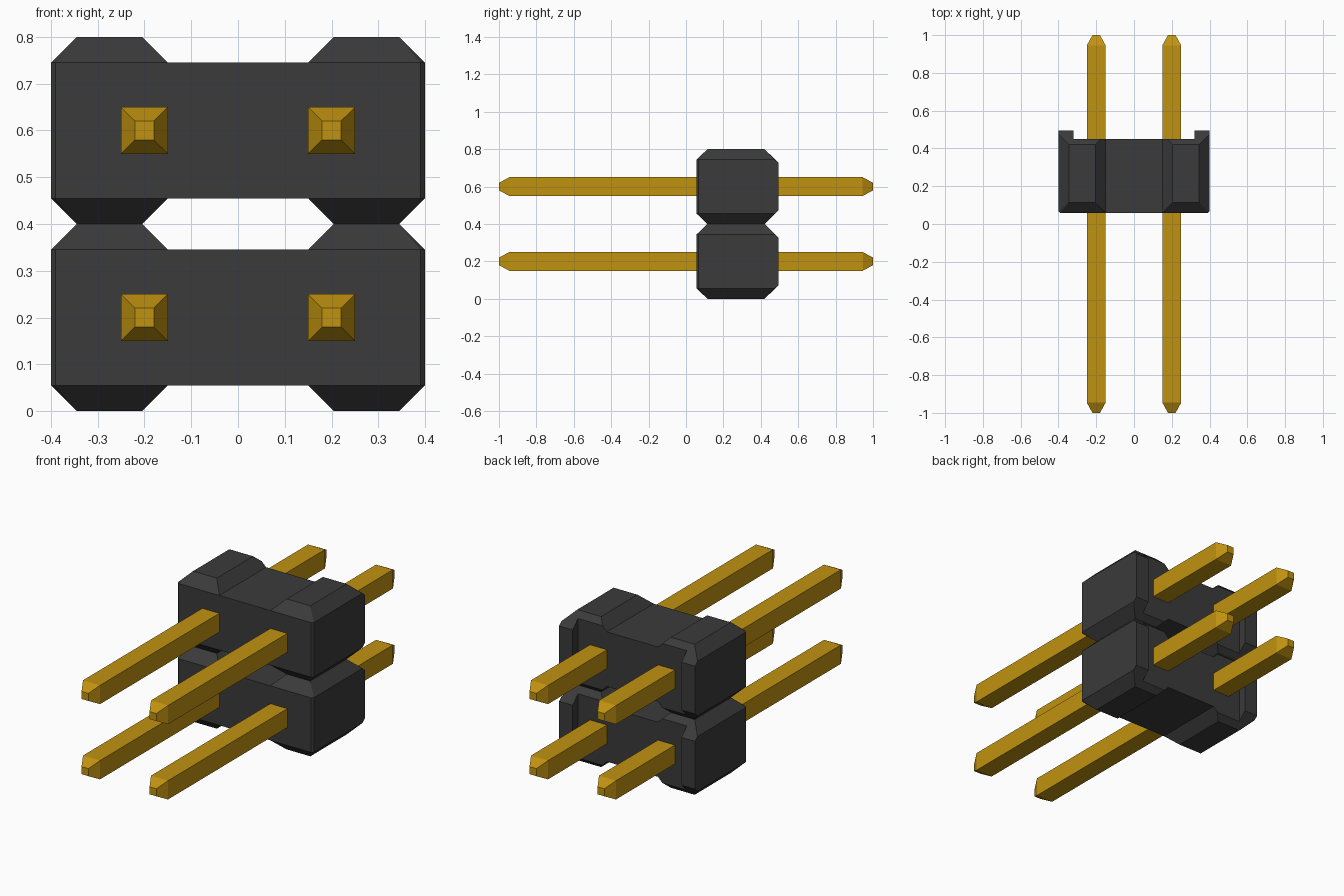
import bpy
import bmesh

cube = bpy.data.objects.get("Cube")
if cube:
    bpy.data.objects.remove(cube, do_unlink=True)


def material(name, colour):
    mat = bpy.data.materials.new(name)
    mat.use_nodes = True
    mat.diffuse_color = (*colour, 1)
    mat.node_tree.nodes["Principled BSDF"].inputs["Base Color"].default_value = (*colour, 1)
    return mat


black = material("black plastic", (0.043, 0.043, 0.043))
gold = material("gold plating", (0.53, 0.29, 0.005))


def hull(name, points, mat):
    """Make a convex solid around the given points."""
    bm = bmesh.new()
    for p in points:
        bm.verts.new(p)
    bmesh.ops.convex_hull(bm, input=bm.verts[:])
    bmesh.ops.dissolve_limit(bm, angle_limit=0.01, verts=bm.verts[:], edges=bm.edges[:])
    bmesh.ops.recalc_face_normals(bm, faces=bm.faces[:])
    mesh = bpy.data.meshes.new(name)
    bm.to_mesh(mesh)
    bm.free()
    mesh.materials.append(mat)
    obj = bpy.data.objects.new(name, mesh)
    bpy.context.collection.objects.link(obj)
    return obj


def rect(y, x0, x1, z0, z1):
    return [(x, y, z) for x in (x0, x1) for z in (z0, z1)]


def combine(target, other, operation):
    """Apply a boolean and discard the helper solid."""
    other.hide_render = True
    mod = target.modifiers.new("combine", "BOOLEAN")
    mod.operation = operation
    mod.solver = "EXACT"
    mod.object = other
    bpy.context.view_layer.objects.active = target
    bpy.ops.object.modifier_apply(modifier=mod.name)
    bpy.data.objects.remove(other, do_unlink=True)


FRONT, BACK, POCKET = 0.057, 0.495, 0.45
INNER, OUTER, SLOPE, BEVEL = 0.15, 0.4, 0.055, 0.01


def side_block(side, base):
    """Chamfered end of a housing row, reaching above and below its core."""
    low, high = base + SLOPE, base + 0.4 - SLOPE
    points = rect(FRONT, INNER, OUTER - BEVEL, low, high)
    points += rect(FRONT + BEVEL, INNER, OUTER, low, high)
    for y in (0.115, 0.42):
        points += rect(y, INNER + SLOPE, OUTER - SLOPE, base, base + 0.4)
    points += rect(0.475, INNER, OUTER, low, high)
    points += rect(BACK, INNER, OUTER, base + 0.073, base + 0.327)
    return hull("housing_side", [(side * x, y, z) for x, y, z in points], black)


for row, base in (("lower", 0), ("upper", 0.4)):
    # Housing row: core, two side blocks, shallow pocket across the back
    core_box = (-INNER, INNER, base + SLOPE, base + 0.4 - SLOPE)
    housing = hull(f"{row}_housing", rect(FRONT, *core_box) + rect(POCKET, *core_box), black)
    for side in (-1, 1):
        block = side_block(side, base)
        cut_box = (-0.32, 0.32, base - 0.1, base + 0.5)
        pocket = hull("pocket_cutter", rect(POCKET, *cut_box) + rect(0.6, *cut_box), black)
        combine(block, pocket, "DIFFERENCE")
        combine(housing, block, "UNION")

    # Square pins with tapered tips
    for side, label in ((-1, "right"), (1, "left")):
        points = []
        for y, half in ((-1, 0.02), (-0.945, 0.05), (0.945, 0.05), (1, 0.02)):
            x, z = side * 0.2, base + 0.2
            points += rect(y, x - half, x + half, z - half, z + half)
        hull(f"{row}_{label}_pin", points, gold)
